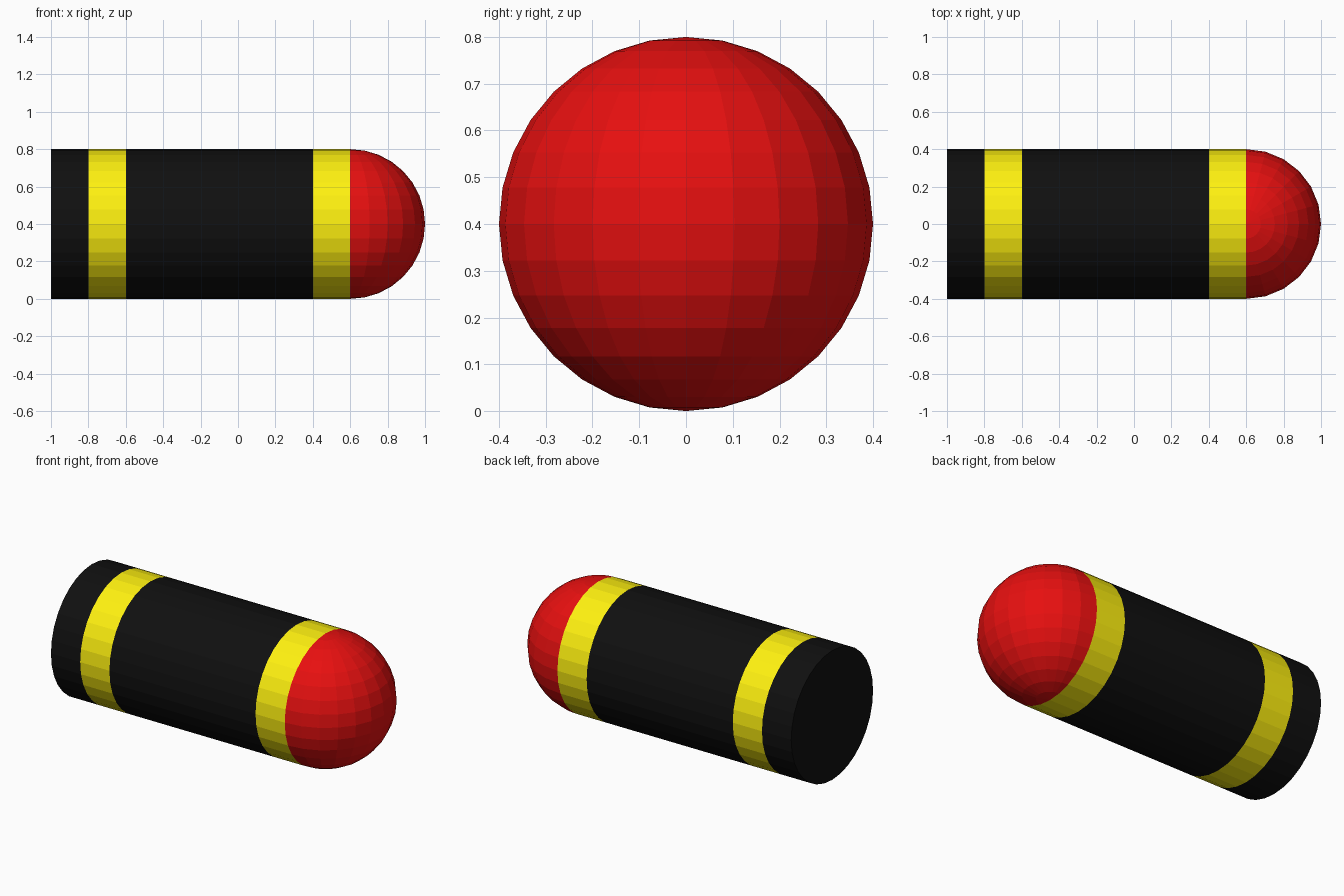
import bpy, bmesh
from math import radians
from mathutils import Matrix

if "Cube" in bpy.data.objects:
    bpy.data.objects.remove(bpy.data.objects["Cube"])

R, SIDES, AXIS_Z = 0.4, 32, 0.4


def material(name, rgb):
    mat = bpy.data.materials.new(name)
    mat.diffuse_color = (*rgb, 1)
    mat.use_nodes = True
    mat.node_tree.nodes["Principled BSDF"].inputs["Base Color"].default_value = mat.diffuse_color
    return mat


BLACK = material("black", (0.005, 0.005, 0.005))
YELLOW = material("yellow", (1.0, 0.88, 0.005))
RED = material("red", (0.8, 0.005, 0.005))


def add_object(name, bm, mat, x):
    mesh = bpy.data.meshes.new(name)
    bm.to_mesh(mesh)
    bm.free()
    mesh.materials.append(mat)
    obj = bpy.data.objects.new(name, mesh)
    obj.location = (x, 0, AXIS_Z)
    bpy.context.collection.objects.link(obj)
    return obj


def tube(name, x0, x1, mat, close_back=False):
    """Flat-sided section of the body running along x."""
    bm = bmesh.new()
    bmesh.ops.create_cone(bm, cap_ends=False, segments=SIDES, radius1=R,
                          radius2=R, depth=x1 - x0,
                          matrix=Matrix.Rotation(radians(90), 4, 'Y'))
    if close_back:
        rim = [e for e in bm.edges if all(v.co.x < 0 for v in e.verts)]
        bmesh.ops.edgeloop_fill(bm, edges=rim)
    bmesh.ops.recalc_face_normals(bm, faces=bm.faces)
    return add_object(name, bm, mat, (x0 + x1) / 2)


# Body sections, flush with each other
tube("tail_section", -1.0, -0.8, BLACK, close_back=True)
tube("rear_band", -0.8, -0.6, YELLOW)
tube("middle_section", -0.6, 0.4, BLACK)
tube("front_band", 0.4, 0.6, YELLOW)

# Rounded nose: the front half of a sphere with upright poles
bm = bmesh.new()
bmesh.ops.create_uvsphere(bm, u_segments=24, v_segments=16, radius=R)
bmesh.ops.delete(bm, geom=[v for v in bm.verts if v.co.x < -0.001],
                 context='VERTS')
add_object("nose", bm, RED, 0.6)
